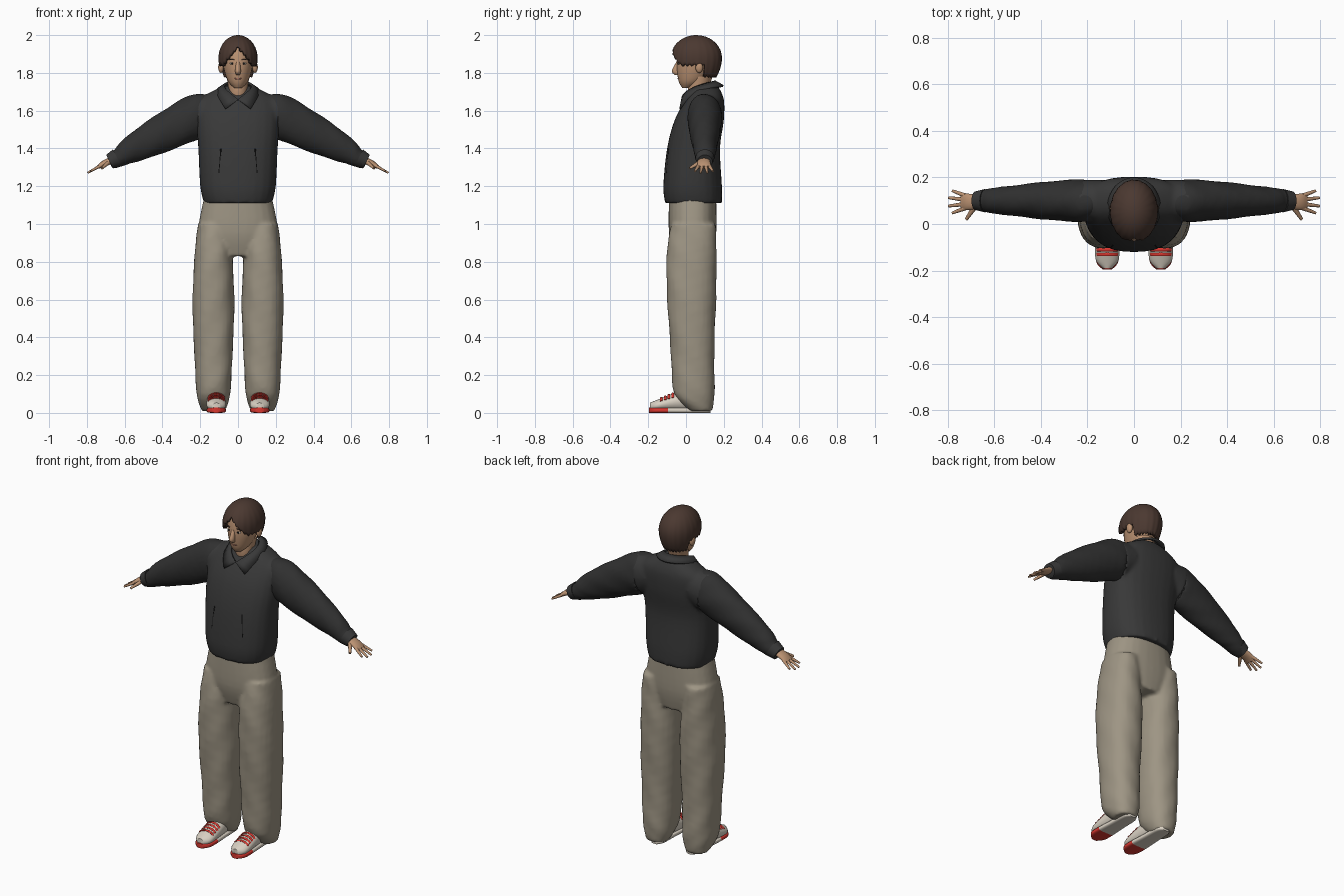
import bpy, bmesh
from math import sin, cos, pi, acos, radians
from mathutils import Vector, Matrix

cube = bpy.data.objects.get("Cube")
if cube:
    bpy.data.objects.remove(cube)


def material(name, red, green, blue):
    mat = bpy.data.materials.new(name)
    mat.use_nodes = True
    mat.diffuse_color = (red, green, blue, 1)
    shader = mat.node_tree.nodes["Principled BSDF"]
    shader.inputs["Base Color"].default_value = mat.diffuse_color
    shader.inputs["Roughness"].default_value = 0.8
    return mat


jacket_grey = material("charcoal cloth", 0.04, 0.04, 0.04)
sleeve_grey = material("dark charcoal cloth", 0.03, 0.03, 0.03)
black = material("black", 0.01, 0.01, 0.01)
khaki = material("khaki cloth", 0.34, 0.3, 0.23)
skin = material("skin", 0.5, 0.29, 0.17)
brown = material("brown hair", 0.07, 0.04, 0.03)
cream = material("cream leather", 0.7, 0.64, 0.55)
red = material("red rubber", 0.7, 0.04, 0.03)
lip_pink = material("lips", 0.4, 0.17, 0.12)


def finish(name, bm, materials, voxel=None):
    """Turn a bmesh into a smooth object, optionally fused into one skin."""
    bmesh.ops.recalc_face_normals(bm, faces=bm.faces)
    mesh = bpy.data.meshes.new(name)
    bm.to_mesh(mesh)
    bm.free()
    obj = bpy.data.objects.new(name, mesh)
    bpy.context.collection.objects.link(obj)
    for mat in materials:
        mesh.materials.append(mat)
    if voxel:
        fuse = obj.modifiers.new("fuse", "REMESH")
        fuse.mode = "VOXEL"
        fuse.voxel_size = voxel
        fuse.use_smooth_shade = True
        obj.modifiers.new("soften", "SMOOTH").iterations = 5
    else:
        bpy.ops.object.select_all(action="DESELECT")
        obj.select_set(True)
        bpy.context.view_layer.objects.active = obj
        bpy.ops.object.shade_smooth_by_angle(angle=radians(50))
    return obj


def smooth_rows(rows, steps=5):
    """Interpolate smoothly through rows of numbers."""
    padded = [rows[0], *rows, rows[-1]]
    result = []
    for before, start, end, after in zip(padded, padded[1:], padded[2:], padded[3:]):
        for step in range(steps):
            t = step / steps
            ease = t * t * (3 - 2 * t)
            leave, arrive = t * (1 - t) ** 2 / 2, t * t * (t - 1) / 2
            result.append([b + (c - b) * ease + (c - a) * leave + (d - b) * arrive
                           for a, b, c, d in zip(before, start, end, after)])
    return result + [rows[-1]]


def loft(bm, rows, axis="path", side=1, sides=28, power=2, folds=0):
    """Skin rows of (x, y, z, radius u, radius v); a negative side mirrors in x."""
    rows = smooth_rows(rows)
    points = [Vector(row[:3]) for row in rows]
    rings = []
    for i, (point, row) in enumerate(zip(points, rows)):
        u, v = Vector((1, 0, 0)), Vector((0, 1, 0))
        if axis == "y":
            v = Vector((0, 0, 1))
        elif axis == "path":
            tangent = (points[min(i + 1, len(points) - 1)] - points[max(i - 1, 0)]).normalized()
            v = (v - tangent * v.dot(tangent)).normalized()
            u = tangent.cross(v)
        ring = []
        for k in range(sides):
            angle = 2 * pi * k / sides
            c, s = cos(angle), sin(angle)
            scale = (abs(c) ** power + abs(s) ** power) ** (-1 / power)
            scale *= 1 + folds * sin(3 * angle + i) * sin(i / 2 + angle)
            place = point + u * (c * scale * row[3]) + v * (s * scale * row[4])
            ring.append(bm.verts.new((place.x * side, place.y, place.z)))
        rings.append(ring)
    for low, high in zip(rings, rings[1:]):
        for k in range(sides):
            bm.faces.new((low[k - 1], low[k], high[k], high[k - 1]))
    bm.faces.new(rings[0])
    bm.faces.new(rings[-1])


def upright(bm, rows, x=0, **options):
    """Loft upward through rows of (z, half width, front, back)."""
    rows = [(x, (front + back) / 2, z, width, (back - front) / 2) for z, width, front, back in rows]
    loft(bm, rows, axis="z", **options)


def upright_part(name, mat, rows):
    bm = bmesh.new()
    upright(bm, rows)
    finish(name, bm, [mat])


def blobs(name, mat, x, y, z, size):
    """An ellipsoid on each side, or one when it is central."""
    bm = bmesh.new()
    for place in {(x, y, z), (-x, y, z)}:
        matrix = Matrix.Translation(place) @ Matrix.Diagonal((*size, 1))
        bmesh.ops.create_uvsphere(bm, u_segments=20, v_segments=12, radius=1, matrix=matrix)
    finish(name, bm, [mat])


both_sides = (1, -1)

# Trousers: hips and two baggy legs fused together
bm = bmesh.new()
upright(bm, [(0.83, 0.15, -0.06, 0.14), (0.95, 0.21, -0.09, 0.16), (1.14, 0.18, -0.09, 0.16)], power=2.4)
leg = [(0.01, 0.06, 0.02, 0.14), (0.1, 0.09, -0.06, 0.15), (0.3, 0.1, -0.08, 0.15),
       (0.6, 0.11, -0.1, 0.16), (0.85, 0.1, -0.1, 0.16), (1, 0.08, -0.08, 0.16)]
for side in both_sides:
    upright(bm, leg, x=0.13, side=side, power=2.3, folds=0.03)
finish("trousers", bm, [khaki], voxel=0.01)

# Jacket body with shoulder stubs
torso = [(1.11, 0.18, -0.11, 0.19), (1.2, 0.2, -0.12, 0.19), (1.4, 0.21, -0.1, 0.18),
         (1.55, 0.22, -0.06, 0.2), (1.66, 0.2, 0, 0.2), (1.73, 0.08, 0.05, 0.17)]
arm = [(x, 0.1, z, u, v) for x, z, u, v in (
    (0.14, 1.59, 0.1, 0.09), (0.22, 1.57, 0.12, 0.09), (0.4, 1.48, 0.1, 0.08),
    (0.57, 1.39, 0.07, 0.06), (0.63, 1.35, 0.05, 0.05), (0.68, 1.33, 0.04, 0.04))]
bm = bmesh.new()
upright(bm, torso, power=2.4)
for side in both_sides:
    loft(bm, arm[:2], side=side)
finish("jacket_body", bm, [jacket_grey], voxel=0.01)

# Sleeves, cuffs and pocket welts
sleeves, cuffs, welts = bmesh.new(), bmesh.new(), bmesh.new()
for side in both_sides:
    loft(sleeves, [(0.19, 0.1, 1.57, 0.1, 0.08)] + arm[1:], side=side, folds=0.04)
    loft(cuffs, [(0.64, 0.1, 1.35, 0.05, 0.05), arm[-1]], side=side)
    loft(welts, [(0.1, -0.1, 1.27, 0.004, 0.004), (0.09, -0.09, 1.4, 0.004, 0.004)], side=side, sides=8)
finish("sleeves", sleeves, [sleeve_grey], voxel=0.01)
finish("cuffs", cuffs, [jacket_grey])
finish("pocket_welts", welts, [black])

# Folded collar: a strip from the nape to the front point, mirrored
bm = bmesh.new()
previous = None
for step in range(17):
    t = step / 16
    inner, outer = pi * t, 0.8 * pi * t
    pair = [bm.verts.new((0.075 * sin(inner), 0.065 + 0.09 * cos(inner), 1.76 - 0.1 * t ** 2)),
            bm.verts.new((0.115 * sin(outer), 0.07 + 0.13 * cos(outer), 1.735 - 0.125 * t ** 3))]
    if previous:
        bm.faces.new((*previous, *reversed(pair)))
    previous = pair
collar = finish("collar", bm, [jacket_grey])
collar.modifiers.new("mirror", "MIRROR")
collar.modifiers.new("thickness", "SOLIDIFY").thickness = 0.012

# Neck, head and face
upright_part("neck", skin, [(1.62, 0.06, 0.03, 0.14), (1.7, 0.05, 0.01, 0.12), (1.78, 0.06, 0.02, 0.14)])
upright_part("head", skin, [(1.72, 0.02, -0.02, 0.02), (1.76, 0.055, -0.04, 0.1), (1.85, 0.08, -0.05, 0.16),
                            (1.94, 0.07, -0.03, 0.16), (1.98, 0.02, 0.03, 0.1)])
upright_part("nose", skin, [(1.79, 0.01, -0.06, -0.03), (1.81, 0.015, -0.075, -0.03), (1.86, 0.01, -0.05, -0.03)])
blobs("ears", skin, 0.09, 0.07, 1.83, (0.015, 0.02, 0.03))
blobs("eye_whites", cream, 0.03, -0.037, 1.85, (0.014, 0.006, 0.006))
blobs("irises", black, 0.03, -0.042, 1.85, (0.006, 0.003, 0.006))
blobs("eyebrows", brown, 0.03, -0.04, 1.87, (0.02, 0.006, 0.003))
blobs("mouth", lip_pink, 0, -0.036, 1.77, (0.02, 0.008, 0.006))

# Hair: a domed shell hanging from the crown to a centre-parted hairline
bm = bmesh.new()
columns_around, levels = 96, 14
middle, height = 1.88, 0.12
crown = bm.verts.new((0, 0.055, middle + height))
columns = []
for k in range(columns_around):
    angle = 2 * pi * k / columns_around
    turn = min(angle, 2 * pi - angle)
    hairline = max(1.94 - 0.11 * turn, 1.84) if turn < 1.9 else 1.78
    drop = (hairline + 0.006 * sin(2 * k) - middle) / height
    lowest = acos(drop) if drop > 0 else pi / 2 - drop
    column = [crown]
    for level in range(1, levels + 1):
        tilt = lowest * level / levels
        over = tilt - pi / 2
        if over > 0:
            radius, rise = 1 - 0.3 * over ** 2, -over
        else:
            radius, rise = sin(tilt), cos(tilt)
        radius *= 1 + 0.01 * sin(1.3 * k) * level / levels
        column.append(bm.verts.new((0.103 * radius * sin(angle), 0.055 - 0.135 * radius * cos(angle),
                                    middle + height * rise)))
    columns.append(column)
for k, right in enumerate(columns):
    left = columns[k - 1]
    bm.faces.new((crown, left[1], right[1]))
    for level in range(1, levels):
        bm.faces.new((left[level], left[level + 1], right[level + 1], right[level]))
shell = finish("hair", bm, [brown]).modifiers.new("thickness", "SOLIDIFY")
shell.thickness = 0.016

# Hands: palm, fanned fingers and a thumb
bm = bmesh.new()
for side in both_sides:
    loft(bm, [(0.65, 0.095, 1.344, 0.02, 0.03), (0.71, 0.095, 1.32, 0.016, 0.035),
              (0.74, 0.095, 1.3, 0.01, 0.035)], side=side)
    for spread in (-1.5, -0.5, 0.5, 1.5):
        root = Vector((0.725, 0.095 + 0.018 * spread, 1.31))
        reach = Vector((1, spread / 4, -0.55)) * (0.073 - 0.008 * spread ** 2)
        loft(bm, [(*root, 0.009, 0.01), (*(root + reach), 0.005, 0.006)], side=side, sides=12)
    loft(bm, [(0.68, 0.08, 1.33, 0.012, 0.014), (0.72, 0.02, 1.295, 0.006, 0.007)], side=side, sides=12)
finish("hands", bm, [skin])

# Shoes: soles with red toes, cream uppers, red laces
soles, uppers, laces = bmesh.new(), bmesh.new(), bmesh.new()
centre, thick = 0.115, 0.014


def shoe_height(y):
    return 0.06 + 0.2 * y


for side in both_sides:
    outline = ((-0.195, 0.02), (-0.15, 0.05), (0, 0.045), (0.1, 0.04), (0.13, 0.02))
    loft(soles, [(centre, y, thick, width, thick) for y, width in outline], axis="y", side=side, power=4)
    outline = ((-0.19, 0.02), (-0.15, 0.05), (-0.05, 0.05), (0.08, 0.04), (0.1, 0.02))
    loft(uppers, [(centre, y, shoe_height(y) + 0.01, width, shoe_height(y)) for y, width in outline],
         axis="y", side=side)
    for row in range(4):
        y = -0.13 + 0.02 * row
        tall = shoe_height(y)
        arc = [(centre + 0.05 * cos(t), y, tall + 0.012 + tall * sin(t), 0.004, 0.007)
               for t in (0.5, 1, pi / 2, pi - 1, pi - 0.5)]
        loft(laces, arc, side=side, sides=8)
for face in soles.faces:
    face.material_index = int(face.calc_center_median().y < -0.09)
finish("shoe_soles", soles, [cream, red])
finish("shoe_uppers", uppers, [cream])
finish("shoe_laces", laces, [red])
